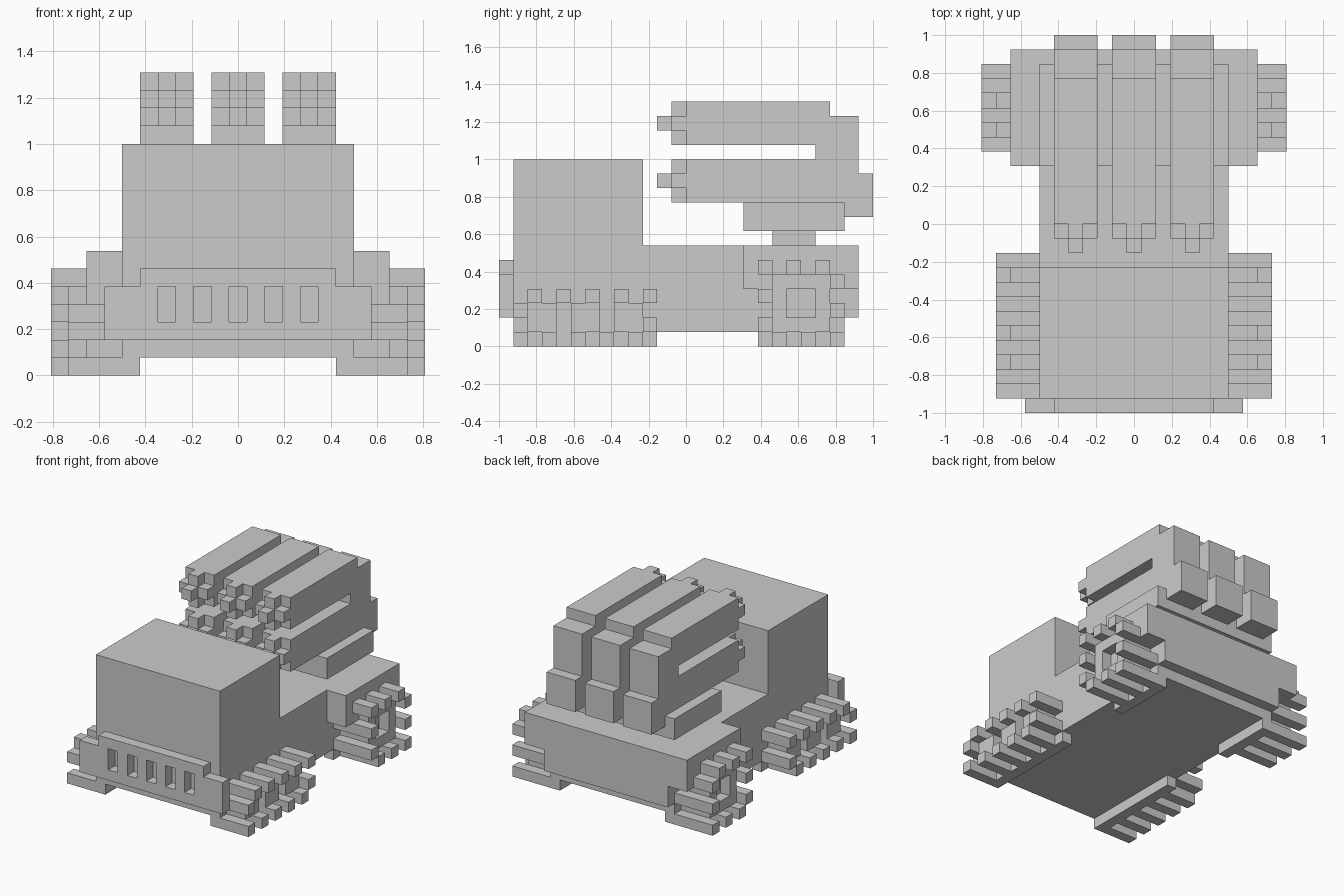
import bpy
import bmesh

default = bpy.data.objects.get("Cube")
if default:
    bpy.data.objects.remove(default)

U = 1 / 13  # one block


def build(name, boxes):
    """One object from boxes given as (x0, x1, y0, y1, z0, z1) in blocks."""
    bm = bmesh.new()
    for x0, x1, y0, y1, z0, z1 in boxes:
        size = (x1 - x0, y1 - y0, z1 - z0)
        mid = (x0 + x1, y0 + y1, z0 + z1)
        for v in bmesh.ops.create_cube(bm, size=1)["verts"]:
            v.co = [(v.co[i] * size[i] + mid[i] / 2) * U for i in range(3)]
    mesh = bpy.data.meshes.new(name)
    bm.to_mesh(mesh)
    bm.free()
    obj = bpy.data.objects.new(name, mesh)
    bpy.context.collection.objects.link(obj)
    return obj


def wide(half, *rest):
    """Box centred across the width."""
    return (-half, half, *rest)


def mirrored(boxes, side):
    return [b if side > 0 else (-b[1], -b[0], *b[2:]) for b in boxes]


def tread(y0, y1, top, outer):
    """Lugs on alternate cells around a rectangular loop, plus the foot rail."""
    boxes = [(5.5, 6.5, y0, y1, 0, 1)]
    for y in range(y0, y1):
        for z in range(top):
            rim = y in (y0, y1 - 1) or z in (0, top - 1)
            if rim and (y + z) % 2 == 0:
                boxes.append((6.5, outer, y, y + 1, z, z + 1))
    return boxes


# Hull
build("chassis", [wide(6.5, -12, 11, 1, 5)])
build("deck", [wide(6.5, -12, 4, 5, 7)])
build("front_cabin", [wide(6.5, -12, -3, 7, 13)])
build("rear_deck", [wide(8.5, 4, 12, 4, 7)])
build("rear_panel", [wide(6.5, 11, 12, 2, 4)])

# Front grille: rails with posts between the slots
grille = [wide(7.5, -13, -12, 2, 3), wide(5.5, -13, -12, 5, 6)]
for s in (-1, 1):
    grille += mirrored([(4.5, 7.5, -13, -12, 3, 5)], s)
grille += [(x - 0.5, x + 0.5, -13, -12, 3, 5) for x in (-3, -1, 1, 3)]
build("front_grille", grille)

# Tracks and wheels on both sides
for s, label in ((1, "left"), (-1, "right")):
    build(label + "_front_tread", mirrored(tread(-12, -2, 4, 9.5), s))
    build(label + "_front_rollers", mirrored(
        [(6.5, 8.5, y, y + 2, 1, 3) for y in (-11, -8, -5)], s))
    build(label + "_rear_tread", mirrored(tread(5, 11, 6, 10.5), s))
    build(label + "_rear_wheel", mirrored([
        (6.5, 8.5, 6, 10, 1, 5),
        (8.5, 9.5, 6, 10, 1, 2), (8.5, 9.5, 6, 10, 4, 5),
        (8.5, 9.5, 6, 7, 2, 4), (8.5, 9.5, 9, 10, 2, 4)], s))

# Gun mount
build("turret_post", [wide(1.5, 6, 9, 7, 8)])
build("turret_platform", [wide(6.5, 4, 11, 8, 10)])

# Three twin-barrel guns
for x, label in ((-4, "right"), (0, "centre"), (4, "left")):
    l, r = x - 1.5, x + 1.5
    build(label + "_gun_body", [
        (l, r, 0, 10, 14, 17), (l, r, 0, 10, 10, 13),
        (l, r, 9, 10, 13, 14), (l, r, 10, 12, 10, 16),
        (l, r, 11, 13, 9, 12)])
    muzzles = []
    for z in (10, 14):
        muzzles += [
            (l, r, -1, 0, z + 1, z + 2),
            (x - 0.5, x + 0.5, -1, 0, z, z + 3),
            (x - 0.5, x + 0.5, -2, -1, z + 1, z + 2)]
    build(label + "_gun_muzzles", muzzles)
